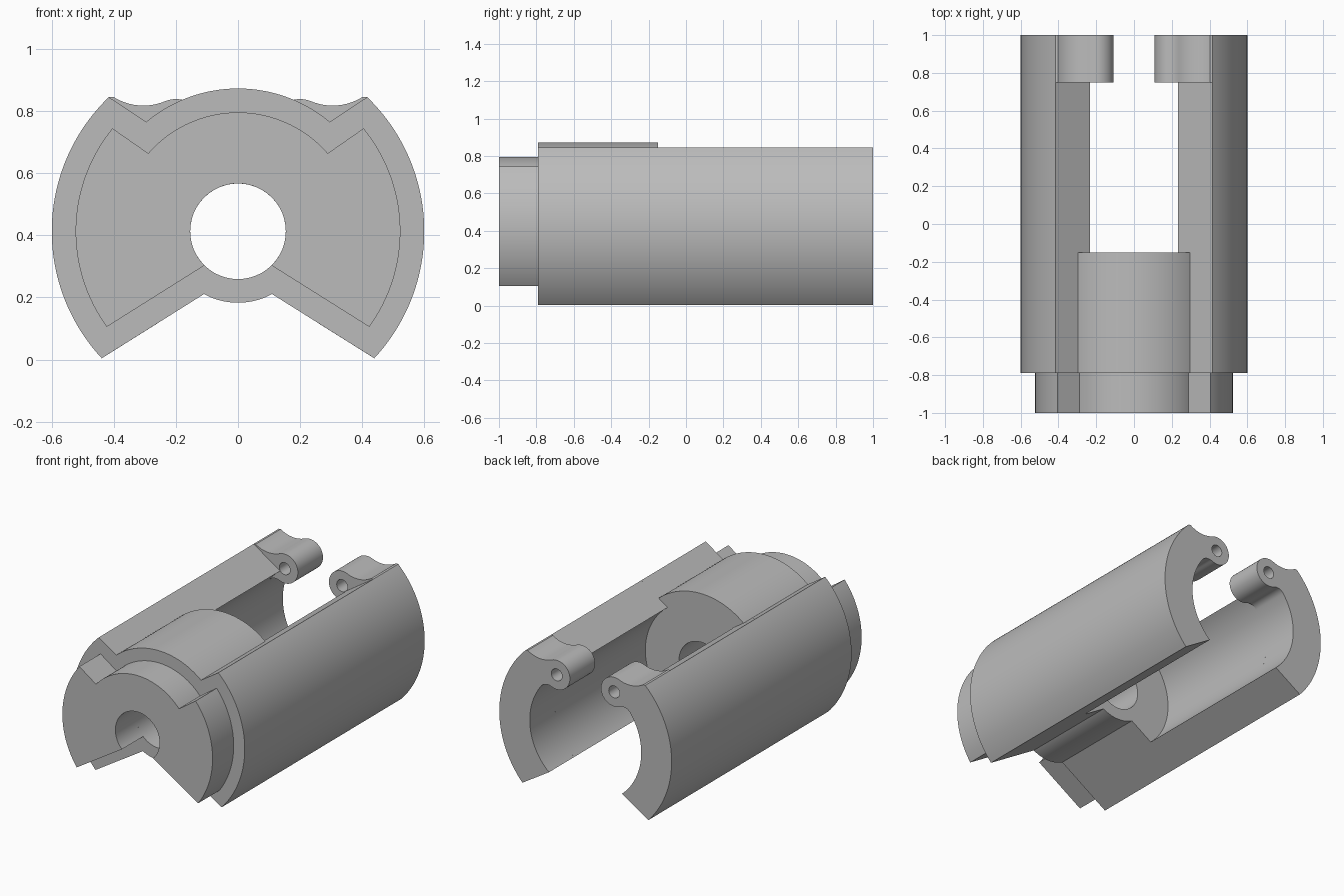
import bpy, bmesh
from math import sin, cos, radians, degrees, atan2, hypot, sqrt
from mathutils import Vector

cube = bpy.data.objects.get("Cube")
if cube:
    bpy.data.objects.remove(cube, do_unlink=True)

grey = bpy.data.materials.new("plain grey")
grey.use_nodes = True
COLOUR = (0.5, 0.5, 0.5, 1)
grey.diffuse_color = COLOUR
grey.node_tree.nodes["Principled BSDF"].inputs["Base Color"].default_value = COLOUR

AXIS = Vector((0, 0.413))      # bore axis in the x-z plane
BORE, CORE, INNER, OUTER = 0.154, 0.23, 0.388, 0.6


def arc(centre, r, a0, a1, n=24):
    """Points along an arc, angles in degrees."""
    return [centre + r * Vector((cos(radians(a0 + (a1 - a0) * i / n)),
                                 sin(radians(a0 + (a1 - a0) * i / n))))
            for i in range(n + 1)]


def angle(centre, p):
    return degrees(atan2(p.y - centre.y, p.x - centre.x))


def mirrored(points):
    return [Vector((-p.x, p.y)) for p in points]


def on_line(p, q, r):
    """Point at distance r from the axis on the line from p towards q."""
    d, m = (q - p).normalized(), p - AXIS
    b = m.dot(d)
    return p + d * (-b - sqrt(b * b - m.dot(m) + r * r))


def prism(name, loops, y0, y1):
    """Fill the outline (with holes) and extrude it along y."""
    bm = bmesh.new()
    edges = []
    for loop in loops:
        verts = [bm.verts.new((p.x, y0, p.y)) for p in loop]
        edges += [bm.edges.new((v, verts[i - 1])) for i, v in enumerate(verts)]
    bmesh.ops.triangle_fill(bm, edges=edges, use_beauty=True)
    ext = bmesh.ops.extrude_face_region(bm, geom=bm.faces[:])
    moved = [v for v in ext["geom"] if isinstance(v, bmesh.types.BMVert)]
    bmesh.ops.translate(bm, verts=moved, vec=(0, y1 - y0, 0))
    bmesh.ops.recalc_face_normals(bm, faces=bm.faces[:])
    mesh = bpy.data.meshes.new(name)
    bm.to_mesh(mesh)
    bm.free()
    mesh.materials.append(grey)
    ob = bpy.data.objects.new(name, mesh)
    bpy.context.collection.objects.link(ob)
    bpy.ops.object.select_all(action='DESELECT')
    ob.select_set(True)
    bpy.context.view_layer.objects.active = ob
    bpy.ops.object.shade_smooth_by_angle(angle=radians(25))


def notched(top_in, top_out, low_out, low_in, r_top, r_out, r_low, under):
    """Round section with two top notches and a wedge cut out below."""
    right = arc(AXIS, r_top, 90, angle(AXIS, top_in))
    right += arc(AXIS, r_out, angle(AXIS, top_out), angle(AXIS, low_out), 40)
    right += arc(AXIS, r_low, angle(AXIS, low_in), under)
    inner = right[1:-1] if under == -90 else right[1:]
    tail = [right[-1]] if under == -90 else []
    return [right[0]] + inner + tail + mirrored(inner)[::-1]


# Front collar: the wedge opens into the bore
collar = notched(Vector((0.29, 0.665)), Vector((0.405, 0.745)),
                 Vector((0.423, 0.105)), Vector((0.109, 0.302)),
                 0.383, 0.523, BORE, 90)
# the two bore halves meet at the top, so cut a hair seam out of the outline
half = len(collar) // 2
collar = [p for i, p in enumerate(collar) if not (i and abs(p.x) < 1e-6 and i > half)]
prism("front_collar", [collar], -1, -0.79)

# Main body: full ring around the bore
top_in, top_out = Vector((0.295, 0.765)), Vector((0.417, 0.846))
low_out, low_in = Vector((0.44, 0.003)), Vector((0.11, 0.21))
body = notched(top_in, top_out, low_out, low_in, 0.46, OUTER, CORE, -90)
prism("main_body", [body, arc(AXIS, BORE, 0, 360, 48)[:-1]], -0.79, -0.15)

# Side walls of the open rear
outside = arc(AXIS, OUTER, angle(AXIS, top_out), angle(AXIS, low_out), 40)
lip_low = on_line(low_out, low_in, INNER)
lip_top = on_line(top_out, top_in, INNER)
wall = outside + arc(AXIS, INNER, angle(AXIS, lip_low), angle(AXIS, lip_top), 40)

# Rear lugs: round eye blended into the wall above and below
eye, eye_r = Vector((0.2, 0.747)), 0.092
dip_r, fillet_r = 0.18, 0.06
dip = Vector((0.305, eye.y + sqrt((dip_r + eye_r) ** 2 - (0.305 - eye.x) ** 2)))
axis_to_eye = eye - AXIS
d = axis_to_eye.length
ra, rb = INNER - fillet_r, eye_r + fillet_r
a = (ra * ra + d * d - rb * rb) / (2 * d)
u = axis_to_eye / d
fillet = AXIS + a * u + sqrt(ra * ra - a * a) * Vector((u.y, -u.x))
f0, f1 = angle(AXIS, fillet), angle(fillet, eye)
e0 = angle(eye, fillet) % 360
lug = outside + arc(AXIS, INNER, angle(AXIS, lip_low), f0, 40)
lug += arc(fillet, fillet_r, f0, f1, 12)[1:]
lug += arc(eye, eye_r, e0, angle(eye, dip), 32)[1:]
lug += arc(dip, dip_r, angle(dip, eye), angle(dip, top_out), 16)[1:-1]
pin_hole = arc(eye, 0.038, 0, 360, 24)[:-1]

for side, flip in (("left", lambda p: p), ("right", mirrored)):
    prism(side + "_wall", [flip(wall)], -0.15, 0.75)
    prism(side + "_lug", [flip(lug), flip(pin_hole)], 0.75, 1)
